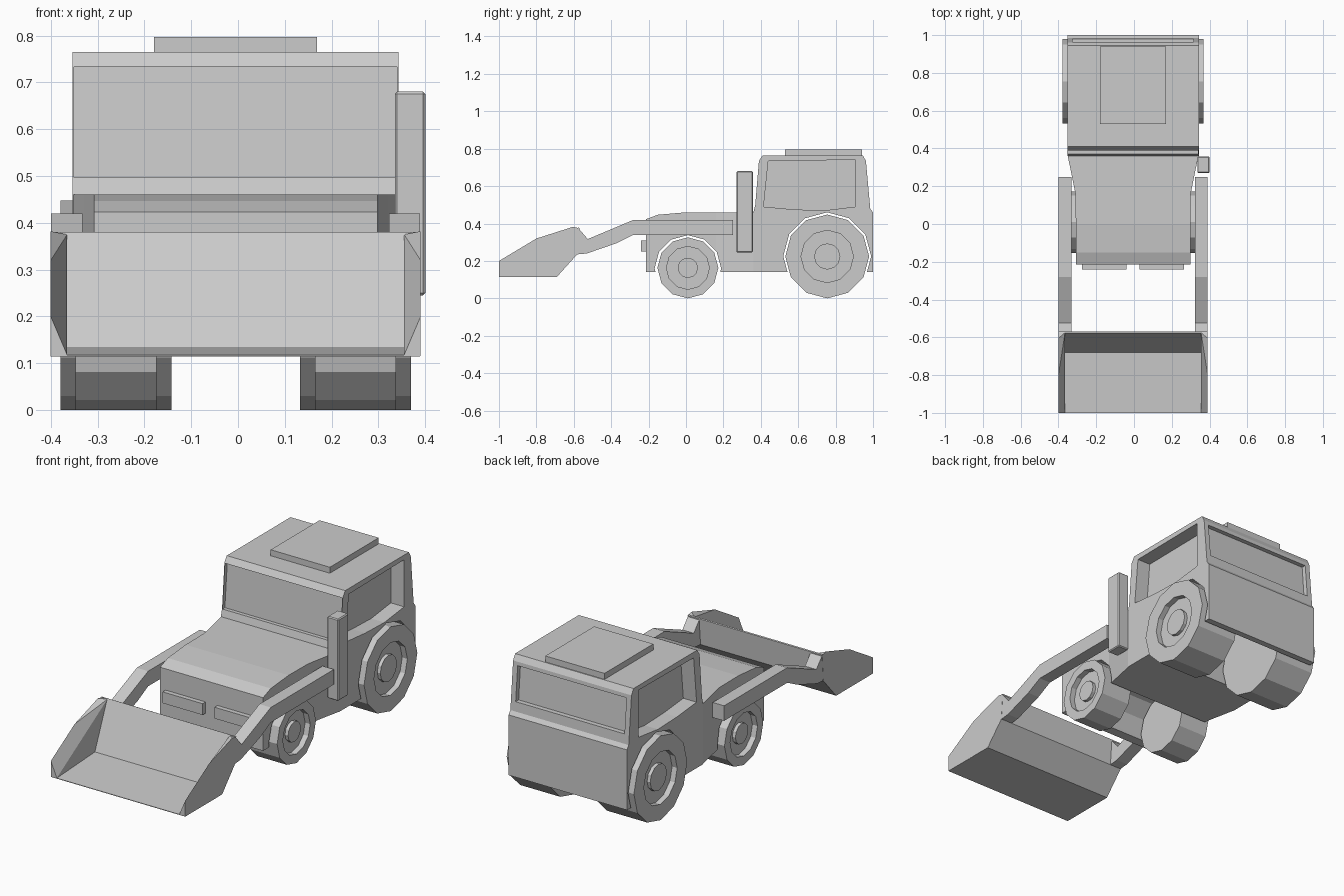
import bpy, bmesh, math

cube = bpy.data.objects.get("Cube")
if cube:
    bpy.data.objects.remove(cube, do_unlink=True)

GREY = (0.6, 0.6, 0.6, 1)
paint = bpy.data.materials.new("plain_grey")
paint.use_nodes = True
paint.diffuse_color = GREY
paint.node_tree.nodes["Principled BSDF"].inputs["Base Color"].default_value = GREY

CX = -0.005  # centre line of the vehicle


def finish(name, bm):
    bmesh.ops.recalc_face_normals(bm, faces=bm.faces)
    mesh = bpy.data.meshes.new(name)
    bm.to_mesh(mesh)
    bm.free()
    mesh.materials.append(paint)
    ob = bpy.data.objects.new(name, mesh)
    bpy.context.collection.objects.link(ob)
    return ob


def loft(name, rings):
    """Join closed rings of equal length and cap both ends."""
    bm = bmesh.new()
    rows = [[bm.verts.new(p) for p in ring] for ring in rings]
    n = len(rows[0])
    for a, b in zip(rows, rows[1:]):
        for i in range(n):
            j = (i + 1) % n
            bm.faces.new((a[i], a[j], b[j], b[i]))
    bm.faces.new(rows[0])
    bm.faces.new(rows[-1])
    return finish(name, bm)


def prism(name, profile, x0, x1):
    """Extrude a (y, z) profile between two x positions about the centre line."""
    return loft(name, [[(CX + x, y, z) for y, z in profile] for x in (x0, x1)])


def box(name, x0, x1, y0, y1, z0, z1):
    return prism(name, [(y0, z0), (y1, z0), (y1, z1), (y0, z1)], x0, x1)


def hull(name, points):
    bm = bmesh.new()
    for p in points:
        bm.verts.new(p)
    res = bmesh.ops.convex_hull(bm, input=bm.verts)
    bmesh.ops.delete(bm, geom=list({v for v in res["geom_interior"]
                                    if isinstance(v, bmesh.types.BMVert)}), context='VERTS')
    bmesh.ops.dissolve_limit(bm, angle_limit=0.01, verts=bm.verts, edges=bm.edges)
    return finish(name, bm)


def circle(y, z, r, n=12):
    return [(y + r * math.sin(math.tau * i / n), z - r * math.cos(math.tau * i / n))
            for i in range(n)]


def cut(target, *cutters):
    for c in cutters:
        c.hide_render = True
        mod = target.modifiers.new("cut", 'BOOLEAN')
        mod.operation = 'DIFFERENCE'
        mod.solver = 'EXACT'
        mod.object = c
        bpy.context.view_layer.objects.active = target
        bpy.ops.object.modifier_apply(modifier=mod.name)
        bpy.data.objects.remove(c, do_unlink=True)


# Cab and rear body, with recessed windows and a wheel arch
W = 0.348
cab = prism("cab", [(0.36, 0.14), (0.36, 0.46), (0.37, 0.497), (0.39, 0.735), (0.41, 0.765),
                    (0.945, 0.765), (0.962, 0.735), (0.985, 0.48), (1, 0.46), (1, 0.14)], -W, W)
side_window = [(0.415, 0.49), (0.44, 0.735), (0.905, 0.74), (0.905, 0.49), (0.74, 0.47), (0.58, 0.475)]
cut(cab,
    prism("windscreen_cutter", [(0.3, 0.497), (0.39, 0.497), (0.41, 0.733), (0.3, 0.733)], -0.345, 0.345),
    prism("rear_window_cutter", [(1.1, 0.53), (0.955, 0.53), (0.94, 0.715), (1.1, 0.715)], -0.32, 0.32),
    prism("left_window_cutter", side_window, 0.27, 0.5),
    prism("right_window_cutter", side_window, -0.5, -0.27),
    prism("rear_arch_cutter", circle(0.755, 0.225, 0.235), -0.5, 0.5))
box("roof_hatch", -0.174, 0.174, 0.53, 0.94, 0.76, 0.797)

# Hood: cross-sections given as y, half width, top height
sections = [(-0.215, 0.303, 0.423), (-0.15, 0.303, 0.447), (0, 0.303, 0.46),
            (0.16, 0.305, 0.46), (0.26, 0.325, 0.46), (0.365, W - 0.001, 0.46)]
hood = loft("hood", [[(CX - w, y, 0.14), (CX + w, y, 0.14), (CX + w, y, top), (CX - w, y, top)]
                     for y, w, top in sections])
cut(hood, prism("front_arch_cutter", circle(0.01, 0.16, 0.178), -0.5, 0.5))

# Exhaust stack
stack = box("exhaust_stack", 0.34, 0.405, 0.27, 0.357, 0.245, 0.68)
bevel = stack.modifiers.new("bevel", 'BEVEL')
bevel.width = 0.005
bevel.segments = 1


def wheel(name, side, y, r, inner, outer, rim, hub):
    steps = [(r, inner), (r, outer), (rim, outer), (rim, outer - 0.03),
             (hub, outer - 0.03), (hub, outer - 0.012)]
    loft(name, [[(CX + side * x, py, pz) for py, pz in circle(y, r, rad)] for rad, x in steps])


# Parts repeated on both sides
arm = [(0.25, 0.34), (0.25, 0.42), (-0.28, 0.42), (-0.525, 0.317), (-0.575, 0.375),
       (-0.582, 0.235), (-0.53, 0.24), (-0.37, 0.295), (-0.28, 0.34)]
wall = [(-1, 0.115), (-1, 0.2), (-0.8, 0.32), (-0.605, 0.382),
        (-0.572, 0.375), (-0.582, 0.235), (-0.69, 0.115)]
wall_inner = [(-1, 0.118), (-0.68, 0.135), (-0.575, 0.375)]
for label, s in (("left", 1), ("right", -1)):
    wheel(label + "_rear_wheel", s, 0.755, 0.224, 0.137, 0.374, 0.14, 0.07)
    wheel(label + "_front_wheel", s, 0.01, 0.163, 0.169, 0.342, 0.115, 0.054)
    prism(label + "_loader_arm", arm, s * 0.327, s * 0.394)
    hull(label + "_bucket_wall", [(CX + s * 0.395, y, z) for y, z in wall]
         + [(CX + s * 0.36, y, z) for y, z in wall_inner])
    box(label + "_headlight", s * 0.035, s * 0.27, -0.24, -0.21, 0.25, 0.31)

# Bucket floor and back
prism("bucket_pan", [(-1, 0.115), (-0.69, 0.115), (-0.582, 0.235), (-0.57, 0.377),
                     (-0.576, 0.38), (-0.68, 0.135), (-1, 0.118)], -0.394, 0.394)
